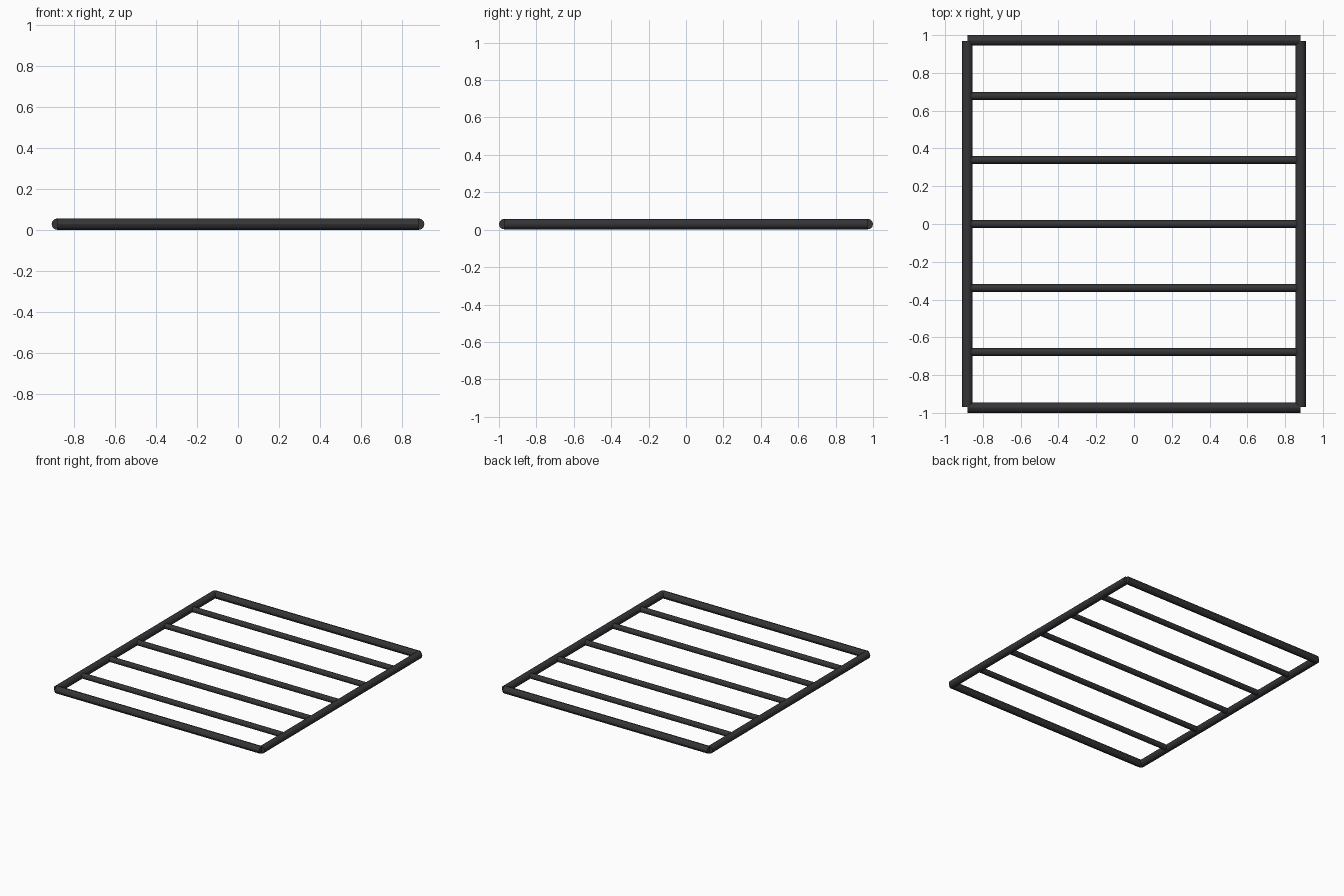
import bpy
from mathutils import Vector

if "Cube" in bpy.data.objects:
    bpy.data.objects.remove(bpy.data.objects["Cube"])

X, Y, R, SLAT_R = 0.882, 0.972, 0.028, 0.021   # frame tube centre lines and radii
Z = 0.03

metal = bpy.data.materials.new("dark_metal")
metal.diffuse_color = (0.035, 0.035, 0.04, 1)
metal.use_nodes = True
metal.node_tree.nodes["Principled BSDF"].inputs["Base Color"].default_value = metal.diffuse_color


def tube(name, a, b, radius, sides=12):
    a, b = Vector(a), Vector(b)
    d = b - a
    bpy.ops.mesh.primitive_cylinder_add(vertices=sides, radius=radius, depth=d.length,
                                        location=(a + b) / 2)
    ob = bpy.context.object
    ob.name = name
    ob.rotation_euler = d.to_track_quat('Z', 'Y').to_euler()
    ob.data.materials.append(metal)
    bpy.ops.object.shade_smooth_by_angle()
    return ob


# outer frame: rails meet at their centre lines
for s, side, end in ((-1, "left", "front"), (1, "right", "back")):
    tube(side + "_rail", (s * X, -0.97, Z), (s * X, 0.97, Z), R)
    tube(end + "_rail", (-X, s * Y, Z), (X, s * Y, Z), R)

# cross bars
for i in range(-2, 3):
    tube(f"cross_bar_{i + 3}", (-0.865, i * 0.339, Z), (0.865, i * 0.339, Z), SLAT_R)
